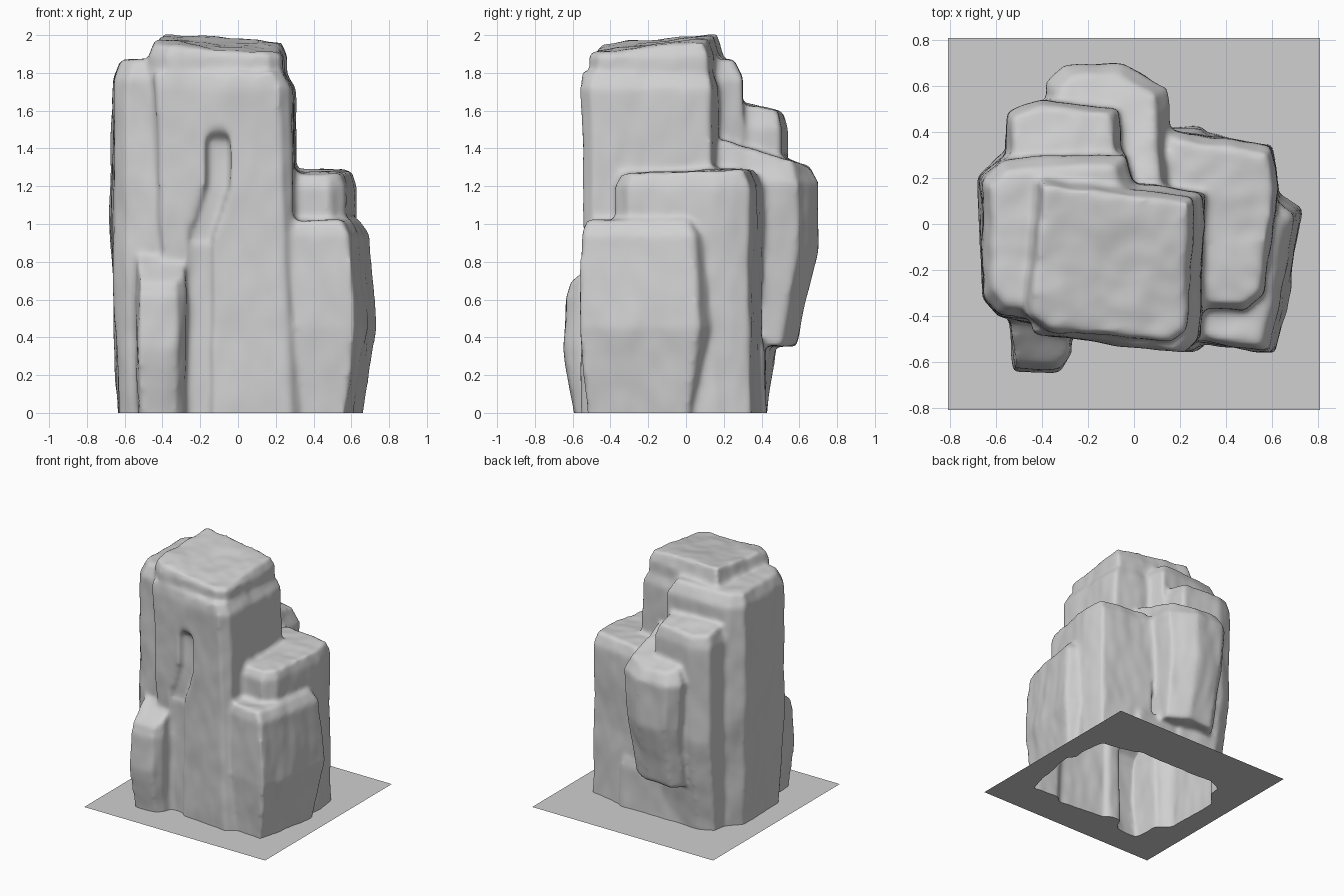
import bpy
import bmesh
from mathutils import Vector, noise

cube = bpy.data.objects.get("Cube")
if cube:
    bpy.data.objects.remove(cube, do_unlink=True)

# One grey stone colour for everything
stone_color = (0.63, 0.63, 0.63, 1)
stone = bpy.data.materials.new("stone grey")
stone.use_nodes = True
stone.diffuse_color = stone_color
stone.node_tree.nodes["Principled BSDF"].inputs["Base Color"].default_value = stone_color

BELOW_GROUND = -0.12  # columns start here and are trimmed later
STILL = (0, 0)


def add_object(name, bm):
    mesh = bpy.data.meshes.new(name)
    bm.to_mesh(mesh)
    bm.free()
    obj = bpy.data.objects.new(name, mesh)
    bpy.context.scene.collection.objects.link(obj)
    mesh.materials.append(stone)
    return obj


def column(name, outline, top, bottom=BELOW_GROUND, lip=0.08, base=1, belly=1,
           shoulder=1, cap=0.9, foot_shift=STILL, top_shift=STILL, tilt=STILL):
    """Loft an outline through a foot, a belly, a shoulder and a smaller, tiltable cap."""
    bm = bmesh.new()
    center = sum((Vector(p) for p in outline), Vector(STILL)) / len(outline)
    levels = (
        (bottom, base, Vector(foot_shift), STILL),
        ((bottom + top) / 2, belly, Vector(STILL), STILL),
        (top - lip, shoulder, Vector(top_shift) / 2, STILL),
        (top, cap, Vector(top_shift), tilt),
    )
    rings = []
    for z, scale, shift, slope in levels:
        ring = []
        for point in outline:
            offset = (Vector(point) - center) * scale
            spot = center + offset + shift
            ring.append(bm.verts.new((spot.x, spot.y, z + offset.dot(Vector(slope)))))
        rings.append(ring)
    for low, high in zip(rings, rings[1:]):
        for i in range(len(outline)):
            bm.faces.new((low[i - 1], low[i], high[i], high[i - 1]))
    bm.faces.new(rings[0])
    bm.faces.new(rings[-1])
    bmesh.ops.triangulate(bm, faces=bm.faces[:])
    bmesh.ops.recalc_face_normals(bm, faces=bm.faces[:])
    return add_object(name, bm)


def bake(obj):
    """Replace the mesh by its result after modifiers."""
    graph = bpy.context.evaluated_depsgraph_get()
    mesh = bpy.data.meshes.new_from_object(obj.evaluated_get(graph))
    obj.modifiers.clear()
    obj.data = mesh


def box(left, right, front, back):
    return [(left, front), (right, front), (right, back), (left, back)]


# Central tower shaft and its stepped, sloping cap
tower = column("tower", [(-.37, .22), (.33, .14), (.31, -.5), (.25, -.56), (-.41, -.48)],
               top=1.8, base=.99, belly=.97, cap=.95, foot_shift=(.03, 0),
               top_shift=(-.06, 0))
tower_cap = column("tower_cap", [(-.42, .2), (.26, .12), (.23, -.46), (.16, -.51),
                                 (-.38, -.47), (-.47, -.4)],
                   top=1.95, bottom=1.5, lip=.06, cap=.93, tilt=(-.06, .11))

# Crevice in the tower front: straight below, leaning above
crevice_cutters = [
    column("lower_crevice_cutter", box(-.27, -.13, -.8, -.475), top=1, bottom=-.3, cap=1),
    column("upper_crevice_cutter", box(-.17, -.04, -.8, -.46), top=1.52, bottom=.9,
           cap=.6, foot_shift=(-.1, 0)),
]
for cutter in crevice_cutters:
    cut = tower.modifiers.new("crevice", "BOOLEAN")
    cut.operation = "DIFFERENCE"
    cut.object = cutter
bake(tower)
for cutter in crevice_cutters:
    bpy.data.objects.remove(cutter, do_unlink=True)

# Columns on the right
right_column = column(
    "right_column",
    [(-.67, .2), (-.58, .29), (-.03, .31), (.01, .15), (-.1, -.3), (-.42, -.43),
     (-.59, -.4), (-.66, -.32)],
    top=1.87, lip=.1, base=.86, belly=1.02, shoulder=.98, cap=.84)
rear_right_column = column(
    "rear_right_column", [(-.57, .1), (-.55, .48), (-.42, .54), (-.07, .5), (-.03, .1)],
    top=1.63, lip=.12, base=.88, cap=.88, foot_shift=(0, -.1), tilt=(0, -.2))
front_right_stub = column(
    "front_right_stub", [(-.55, -.3), (-.26, -.3), (-.27, -.58), (-.32, -.65), (-.53, -.65)],
    top=.81, lip=.2, base=.9, belly=.98, shoulder=1.02, cap=.95,
    foot_shift=(0, .06), top_shift=(0, .03), tilt=(0, .8))

# Columns on the left
left_column = column(
    "left_column",
    [(.1, -.36), (.48, -.38), (.56, -.31), (.63, .15), (.6, .34), (.15, .41)],
    top=1.28, base=1.03, belly=.98, tilt=(0, .04))
front_left_column = column(
    "front_left_column", [(.2, -.5), (.62, -.56), (.67, -.35), (.73, .06), (.62, .13), (.2, .1)],
    top=1.02, base=.82, belly=1.02, shoulder=.96, cap=.86,
    foot_shift=(-.05, -.02), top_shift=(-.06, -.02))

# Overhanging block at the rear and the foot below it
rear_overhang = column(
    "rear_overhang", [(-.34, .15), (-.38, .62), (-.3, .7), (-.05, .71), (.14, .6), (.16, .15)],
    top=1.36, bottom=.36, lip=.14, base=.82, belly=.93, shoulder=1.03, cap=.82,
    foot_shift=(0, -.08), top_shift=(0, -.02), tilt=(0, -.3))
rear_foot = column("rear_foot", box(-.35, .3, .1, .42), top=.4)

# Fuse all columns into one rock with softened edges
bm = bmesh.new()
for part in (tower, tower_cap, right_column, rear_right_column, front_right_stub,
             left_column, front_left_column, rear_overhang, rear_foot):
    bm.from_mesh(part.data)
    bpy.data.objects.remove(part, do_unlink=True)
rock = add_object("rock", bm)
fuse = rock.modifiers.new("fuse", "REMESH")
fuse.mode = "VOXEL"
fuse.voxel_size = 0.018
soften = rock.modifiers.new("soften", "SMOOTH")
soften.factor = 0.5
soften.iterations = 6
bake(rock)

# Weathering, then trim flat and open at the ground
bm = bmesh.new()
bm.from_mesh(rock.data)
bm.normal_update()
moves = []
for v in bm.verts:
    spot = v.co * 5
    spot.z /= 2
    moves.append(v.normal * (noise.noise(spot) * .014 + noise.noise(spot * 2.5) * .005))
for v, move in zip(bm.verts, moves):
    v.co += move
bmesh.ops.bisect_plane(bm, geom=bm.verts[:] + bm.edges[:] + bm.faces[:],
                       plane_co=(0, 0, 0), plane_no=(0, 0, 1), clear_inner=True)
rim = [[v.co.copy() for v in e.verts] for e in bm.edges if e.is_boundary]
for f in bm.faces:
    f.smooth = True
bm.to_mesh(rock.data)
bm.free()

# Ground sheet with an opening under the rock
bm = bmesh.new()
half = 0.81
corners = [bm.verts.new((x, y, 0)) for x, y in box(-half, half, -half, half)]
for i in range(len(corners)):
    bm.edges.new((corners[i - 1], corners[i]))
for ends in rim:
    bm.edges.new([bm.verts.new((p.x, p.y, 0)) for p in ends])
bmesh.ops.remove_doubles(bm, verts=bm.verts[:], dist=1e-5)
bmesh.ops.triangle_fill(bm, edges=bm.edges[:], use_beauty=True, normal=(0, 0, 1))
bm.normal_update()
for f in bm.faces:
    if f.normal.z < 0:
        f.normal_flip()
add_object("ground_sheet", bm)
